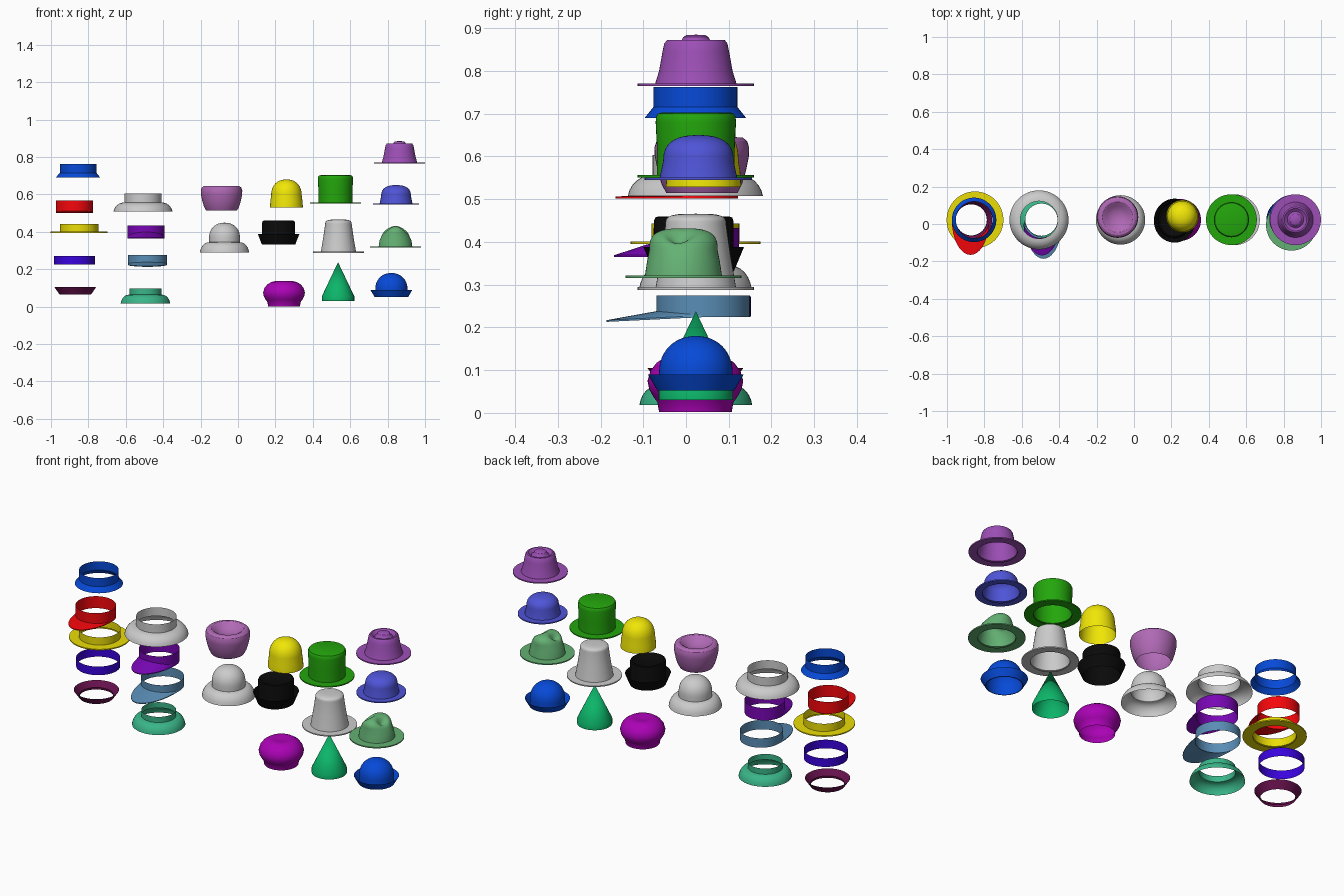
import bpy, bmesh
from math import pi, sin, cos, exp, radians

if "Cube" in bpy.data.objects:
    bpy.data.objects.remove(bpy.data.objects["Cube"])

SIDES = 48


def paint(ob, rgb):
    # rgb given as display colour 0..255
    if rgb:
        m = bpy.data.materials.new(ob.name + "_colour")
        m.diffuse_color = [(c / 255) ** 2.2 for c in rgb] + [1]
        m.use_nodes = True
        m.node_tree.nodes["Principled BSDF"].inputs["Base Color"].default_value = m.diffuse_color
        ob.data.materials.append(m)


def finish(name, bm, loc, rgb):
    me = bpy.data.meshes.new(name)
    bm.to_mesh(me)
    bm.free()
    ob = bpy.data.objects.new(name, me)
    bpy.context.collection.objects.link(ob)
    ob.location = (loc[0], loc[1], 0)
    paint(ob, rgb)
    bpy.ops.object.select_all(action='DESELECT')
    ob.select_set(True)
    bpy.context.view_layer.objects.active = ob
    bpy.ops.object.shade_smooth_by_angle(angle=radians(32))
    return ob


def spin(bm, prof, sy=1.0):
    """Lathe a (radius, z) profile listed from the top outwards and down."""
    rings = []
    for r, z in prof:
        if r < 1e-5:
            rings.append([bm.verts.new((0, 0, z))])
        else:
            rings.append([bm.verts.new((r * cos(2 * pi * i / SIDES), sy * r * sin(2 * pi * i / SIDES), z))
                          for i in range(SIDES)])
    for a, b in zip(rings, rings[1:]):
        for i in range(SIDES):
            j = (i + 1) % SIDES
            if len(a) == 1:
                bm.faces.new((a[0], b[i], b[j]))
            else:
                bm.faces.new((a[i], b[i], b[j], a[j]))
    return rings


def hat(name, loc, rgb, prof, sy=1.0):
    bm = bmesh.new()
    spin(bm, prof, sy)
    return finish(name, bm, loc, rgb)


def dome(r, z0, z1, p=2.0, n=12):
    """Rounded crown top from the apex down to radius r at z0."""
    pts = [(0, z1)]
    for i in range(1, n + 1):
        a = pi / 2 * (1 - i / n)
        pts.append((r * cos(a) ** (2 / p), z0 + (z1 - z0) * sin(a) ** (2 / p)))
    return pts


def brim(r0, r1, z, t=0.006):
    return [(r0, z + t), (r1, z + t), (r1, z), (r0, z)]


def bell(r0, z0, r1, z1, n=6):
    """Drooping brim, convex like a bell."""
    return [(r0 + (r1 - r0) * sin(pi / 2 * i / n * 0.9) / sin(pi * 0.45),
             z0 + (z1 - z0) * (1 - cos(pi / 2 * i / n * 0.9)) / (1 - cos(pi * 0.45))) for i in range(n + 1)]


def cap_band(name, loc, rgb, r, z0, z1, tip, rise, drop, sy=1.0):
    """Headband with a front visor reaching to y = tip."""
    bm = bmesh.new()
    spin(bm, [(r, z1), (r, z0)], sy)
    n, t, reach = 24, 0.004, loc[1] - tip
    rows = []
    for i in range(n + 1):
        a = pi + pi * i / n
        s = abs(sin(a))
        pi_, po = (r * cos(a), -r * sy * s, z0 + rise * s), (r * cos(a), -reach * s, z0 - drop * s)
        rows.append([bm.verts.new(p) for p in (
            (pi_[0], pi_[1], pi_[2] + t), (po[0], po[1], po[2] + t), po, pi_)])
    for a, b in zip(rows, rows[1:]):
        for k in range(3):
            bm.faces.new((a[k], a[k + 1], b[k + 1], b[k]))
    return finish(name, bm, loc, rgb)


# Brims and bands, first column
hat("sloped_band", (-.855, .022), (15, 75, 215), [(.098, .763), (.098, .716), (.119, .69)])
cap_band("red_visor", (-.874, .022), (245, 15, 20), .1, .502, .567, -.165, .006, 0)
hat("flat_brim", (-.85, .022), (235, 220, 15), [(.103, .443)] + brim(.103, .152, .395))
hat("plain_band", (-.874, .043), (60, 10, 220), [(.109, .272), (.109, .225)])
hat("rolled_brim", (-.87, .022), (105, 25, 80), [(.112, .105), (.085, .066), (.083, .07), (.083, .078)])

# Brims and bands, second column
hat("wide_sloped_brim", (-.508, .022), None, [(.1, .604), (.1, .557)] + bell(.1, .557, .158, .508)[1:])
cap_band("purple_visor", (-.492, .024), (120, 15, 180), .1, .365, .433, -.168, .03, 0)
cap_band("curved_visor", (-.484, .04), (90, 140, 180), .105, .224, .275, -.186, .01, .011, 1.04)
hat("bell_brim", (-.495, .023), (60, 180, 135), [(.086, .096), (.086, .065)] + bell(.09, .064, .132, .018))

# Dented and bell hats
hat("dented_crown", (-.088, .037), (175, 105, 180),
    [(0, .61), (.03, .613), (.055, .625), (.07, .638), (.082, .645), (.096, .644), (.106, .636),
     (.111, .62), (.11, .6), (.103, .565), (.094, .535), (.083, .514)])
hat("bell_hat", (-.072, .022), None, dome(.083, .365, .449, 2.2) + [(.083, .345)] + bell(.084, .344, .132, .289))

# Yellow cap, black rolled hat, soft round cap
hat("skull_cap", (.259, .041), (240, 230, 15), dome(.082, .59, .68, 2.3) + [(.086, .565), (.088, .529)])
hat("flat_rolled_hat", (.217, .018), (18, 18, 18),
    [(0, .445), (.05, .447), (.07, .455), (.078, .46), (.085, .457), (.088, .448), (.088, .336),
     (.089, .332), (.111, .388)], 1.06)
hat("puffy_cap", (.246, .022), (170, 10, 180),
    [(0, .13), (.03, .132), (.05, .136), (.07, .131), (.09, .118), (.105, .099), (.112, .075),
     (.108, .055), (.098, .037), (.089, .025), (.085, .002)])

# Tall hats
hat("top_hat", (.521, .023), (40, 165, 20),
    [(0, .703), (.08, .703), (.089, .7), (.093, .693), (.094, .68), (.091, .62)] + brim(.091, .136, .551))
hat("tapered_hat", (.537, .023), None,
    dome(.071, .44, .466, 3.5) + [(.081, .37)] + brim(.094, .136, .288))
hat("cone_hat", (.535, .023), (20, 180, 105), [(0, .238), (.087, .055), (.087, .03)])

# Brimmed hats, last column
hat("ringed_hat", (.8635, .023), (155, 80, 180),
    [(0, .885), (.022, .884), (.03, .879), (.036, .866), (.044, .86), (.052, .866), (.06, .873),
     (.068, .872), (.074, .864), (.078, .845), (.086, .8)] + brim(.095, .136, .765))
hat("soft_round_hat", (.845, .029), (80, 85, 215),
    dome(.08, .59, .65, 2.5) + brim(.088, .122, .545), 1.03)
hat("bowler", (.82, .023), (15, 75, 215),
    dome(.086, .095, .18, 2.1) + [(.086, .052), (.09, .052), (.112, .09)])

# Pinched hat: dent both sides of the crown near the top
crown = dome(.08, .38, .432, 3.0, 16) + [(.085, .355)] + brim(.09, .136, .316)
pinched = hat("pinched_hat", (.842, -.006), (100, 175, 115), crown)
for v in pinched.data.vertices:
    x, y, z = v.co
    if z > .365:
        side = exp(-((abs(x) - .055) / .026) ** 2) * exp(-((y + .01) / .03) ** 2)
        v.co.z -= .035 * side * (z - .365) / .067
        v.co.x *= 1 - .3 * (z - .365) / .067
